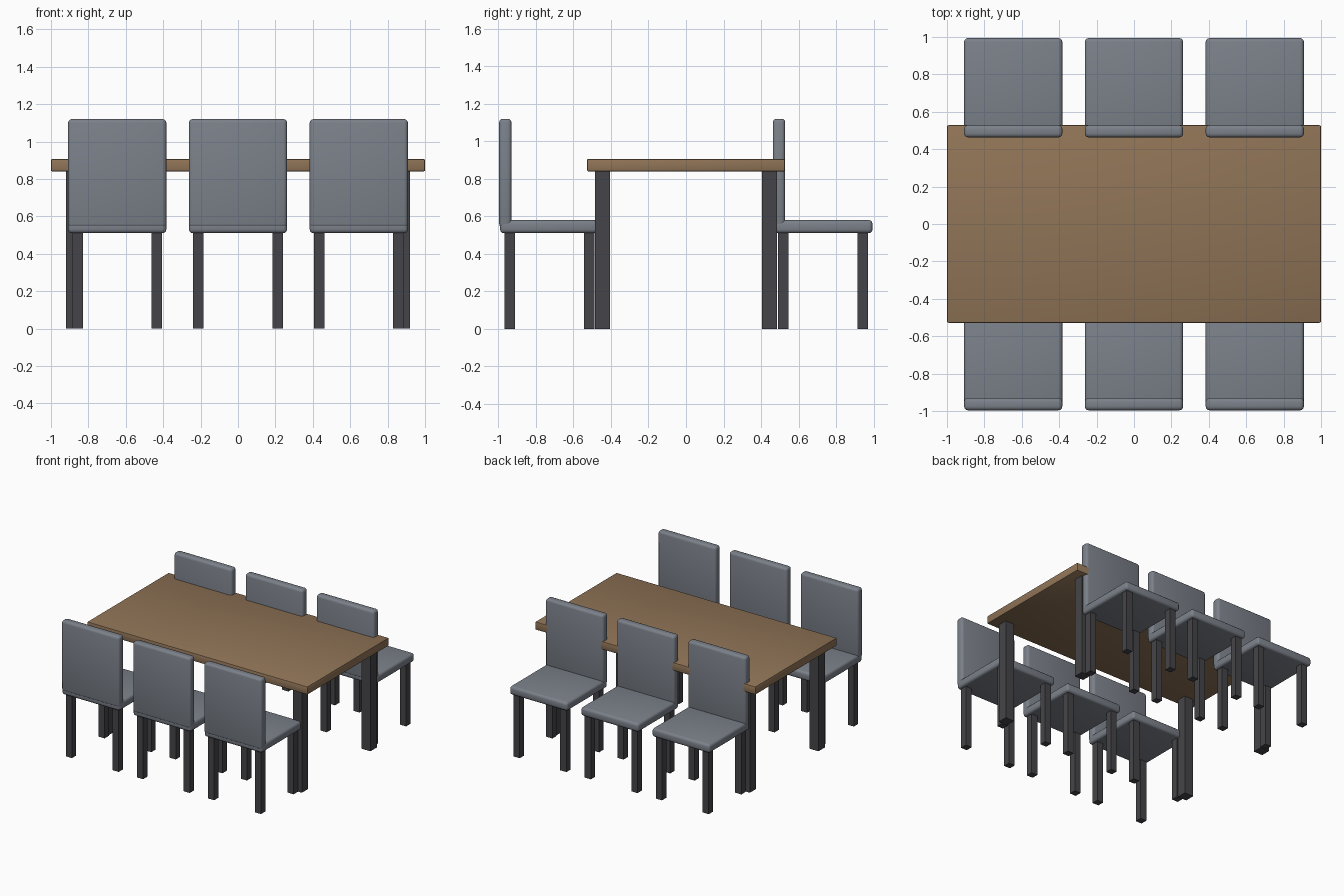
import bpy

cube = bpy.data.objects.get("Cube")
if cube:
    bpy.data.objects.remove(cube, do_unlink=True)


def material(name, colour):
    mat = bpy.data.materials.new(name)
    mat.use_nodes = True
    mat.diffuse_color = (*colour, 1)
    mat.node_tree.nodes["Principled BSDF"].inputs["Base Color"].default_value = (*colour, 1)
    return mat


wood = material("warm brown wood", (0.28, 0.175, 0.095))
fabric = material("blue grey fabric", (0.20, 0.22, 0.255))
dark = material("dark grey legs", (0.06, 0.06, 0.068))


def box(name, centre, size, mat, bevel=0, segments=3):
    """Box with optional rounded edges, smooth shaded when rounded."""
    bpy.ops.mesh.primitive_cube_add(size=1, location=centre)
    obj = bpy.context.object
    obj.name = name
    obj.scale = size
    bpy.ops.object.transform_apply(location=False, rotation=False, scale=True)
    obj.data.materials.append(mat)
    if bevel:
        mod = obj.modifiers.new("rounded edges", "BEVEL")
        mod.width = bevel
        mod.segments = segments
        bpy.ops.object.modifier_apply(modifier=mod.name)
        bpy.ops.object.shade_smooth_by_angle()
    return obj


# Table
box("table_top", (0, 0, 0.873), (2, 1.056, 0.066), wood, 0.007, 2)
for x in (-0.879, 0.879):
    for y in (-0.445, 0.445):
        box("table_leg", (x, y, 0.421), (0.082, 0.082, 0.842), dark)


# Chairs: both rows have their backrest on the front side
def chair(x, y):
    box("chair_seat", (x, y, 0.545), (0.525, 0.526, 0.07), fabric, 0.02)
    box("chair_back", (x, y - 0.235, 0.83), (0.525, 0.066, 0.58), fabric, 0.02)
    for dx in (-0.212, 0.212):
        for dy in (-0.212, 0.212):
            box("chair_leg", (x + dx, y + dy, 0.26), (0.056, 0.056, 0.52), dark)


for row_y in (-0.728, 0.731):
    for column_x in (-0.646, 0, 0.646):
        chair(column_x, row_y)
